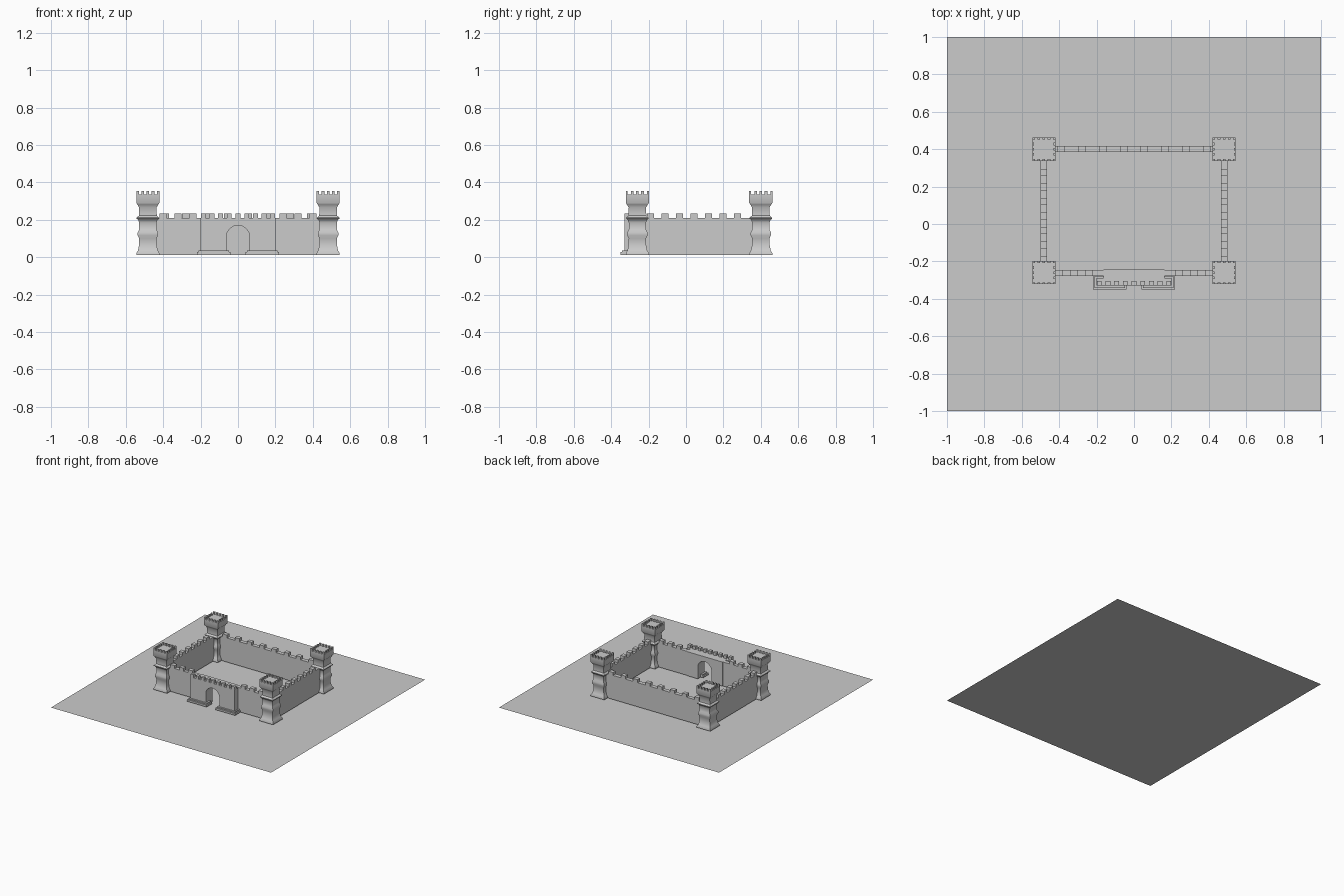
import bpy, bmesh, math

if "Cube" in bpy.data.objects:
    bpy.data.objects.remove(bpy.data.objects["Cube"])

Z0, WALL_TOP, MERLON_TOP = 0.012, 0.21, 0.234


def finish(bm, name, smooth=None):
    bmesh.ops.recalc_face_normals(bm, faces=bm.faces)
    me = bpy.data.meshes.new(name)
    bm.to_mesh(me)
    bm.free()
    ob = bpy.data.objects.new(name, me)
    bpy.context.collection.objects.link(ob)
    if smooth:
        bpy.ops.object.select_all(action='DESELECT')
        bpy.context.view_layer.objects.active = ob
        ob.select_set(True)
        bpy.ops.object.shade_smooth_by_angle(angle=math.radians(smooth))
    return ob


def box(bm, x0, x1, y0, y1, z0, z1):
    vs = bmesh.ops.create_cube(bm, size=1)['verts']
    for v in vs:
        v.co.x = x1 if v.co.x > 0 else x0
        v.co.y = y1 if v.co.y > 0 else y0
        v.co.z = z1 if v.co.z > 0 else z0


def merlons(bm, a, b, n, width, c0, c1, along_x, z0, z1):
    """Row of n blocks whose centres run from a to b."""
    for i in range(n):
        c = a + (b - a) * i / (n - 1)
        p, q = c - width / 2, c + width / 2
        if along_x:
            box(bm, p, q, c0, c1, z0, z1)
        else:
            box(bm, c0, c1, p, q, z0, z1)


# ground sheet
bm = bmesh.new()
bmesh.ops.create_grid(bm, x_segments=1, y_segments=1, size=1)
finish(bm, "ground_sheet")

# corner towers: square stacked profile (half width, height) with a crenellated cap
PROFILE = [(.062, Z0), (.062, .022), (.053, .036), (.047, .065), (.046, .10),
           (.054, .117), (.054, .133), (.046, .147), (.046, .185), (.052, .20),
           (.060, .206), (.060, .211), (.048, .222), (.046, .265), (.056, .282),
           (.062, .290), (.062, .336)]


def tower(name, cx, cy):
    bm = bmesh.new()
    prev = None
    for h, z in PROFILE:
        ring = [bm.verts.new((cx + sx * h, cy + sy * h, z))
                for sx, sy in ((-1, -1), (1, -1), (1, 1), (-1, 1))]
        if prev:
            for i in range(4):
                j = (i + 1) % 4
                bm.faces.new((prev[i], prev[j], ring[j], ring[i]))
        else:
            bm.faces.new(ring[::-1])
        prev = ring
    bm.faces.new(prev)
    finish(bm, name, 40)
    # battlements around the cap
    bm = bmesh.new()
    h, t, w = .062, .010, .014
    for s in (-1, 1):
        a, b = sorted((s * h, s * (h - t)))
        merlons(bm, cx - h + w / 2, cx + h - w / 2, 5, w, cy + a, cy + b, True, .335, .355)
        for i in range(1, 4):
            c = cy - h + w / 2 + (2 * h - w) * i / 4
            box(bm, cx + a, cx + b, c - w / 2, c + w / 2, .335, .355)
    finish(bm, name + "_battlements")


for side, sx in (("left", -1), ("right", 1)):
    for end, cy in (("front", -.26), ("back", .40)):
        tower(f"{end}_{side}_tower", sx * .482, cy)

# side walls with merlons
for side, sx in (("left", -1), ("right", 1)):
    bm = bmesh.new()
    x0, x1 = sorted((sx * .465, sx * .499))
    box(bm, x0, x1, -.22, .36, Z0, WALL_TOP)
    merlons(bm, -.19, .275, 7, .037, x0, x1, False, WALL_TOP, MERLON_TOP)
    finish(bm, f"{side}_wall")

# back wall
bm = bmesh.new()
box(bm, -.445, .445, .386, .418, Z0, WALL_TOP)
merlons(bm, -.39, .39, 8, .04, .386, .418, True, WALL_TOP, MERLON_TOP)
finish(bm, "back_wall")

# front wall, one length each side of the gate
for side, sx in (("left", -1), ("right", 1)):
    bm = bmesh.new()
    x0, x1 = sorted((sx * .16, sx * .445))
    box(bm, x0, x1, -.278, -.246, Z0, WALL_TOP)
    merlons(bm, sx * .24, sx * .40, 3, .038, -.278, -.246, True, WALL_TOP, MERLON_TOP)
    finish(bm, f"front_{side}_wall")


# gatehouse slabs: outline with a round arched passage, extruded in depth
def arch_slab(name, half, y0, y1):
    bm = bmesh.new()
    r, spring, n = .062, .108, 20
    pts = [(-half, Z0), (-r, Z0)]
    pts += [(-r * math.cos(math.pi * i / n), spring + r * math.sin(math.pi * i / n))
            for i in range(n + 1)]
    pts += [(r, Z0), (half, Z0), (half, WALL_TOP), (-half, WALL_TOP)]
    face = bm.faces.new([bm.verts.new((x, y0, z)) for x, z in pts])
    ext = bmesh.ops.extrude_face_region(bm, geom=[face], use_keep_orig=True)
    for v in ext['geom']:
        if isinstance(v, bmesh.types.BMVert):
            v.co.y = y1
    bmesh.ops.triangulate(bm, faces=[f for f in bm.faces if len(f.verts) > 4])
    finish(bm, name, 30)


arch_slab("gate_front", .20, -.33, -.288)
arch_slab("gate_back", .163, -.288, -.242)

# gate battlements
bm = bmesh.new()
merlons(bm, -.186, .186, 9, .026, -.33, -.305, True, WALL_TOP, MERLON_TOP)
finish(bm, "gate_battlements")

# stepped feet either side of the passage
for side, sx in (("left", -1), ("right", 1)):
    bm = bmesh.new()
    for inner, outer, front, z0, z1 in ((.040, .218, -.35, Z0, .027),
                                        (.048, .210, -.342, .027, .036)):
        x0, x1 = sorted((sx * inner, sx * outer))
        box(bm, x0, x1, front, -.28, z0, z1)
    finish(bm, f"gate_{side}_foot")
